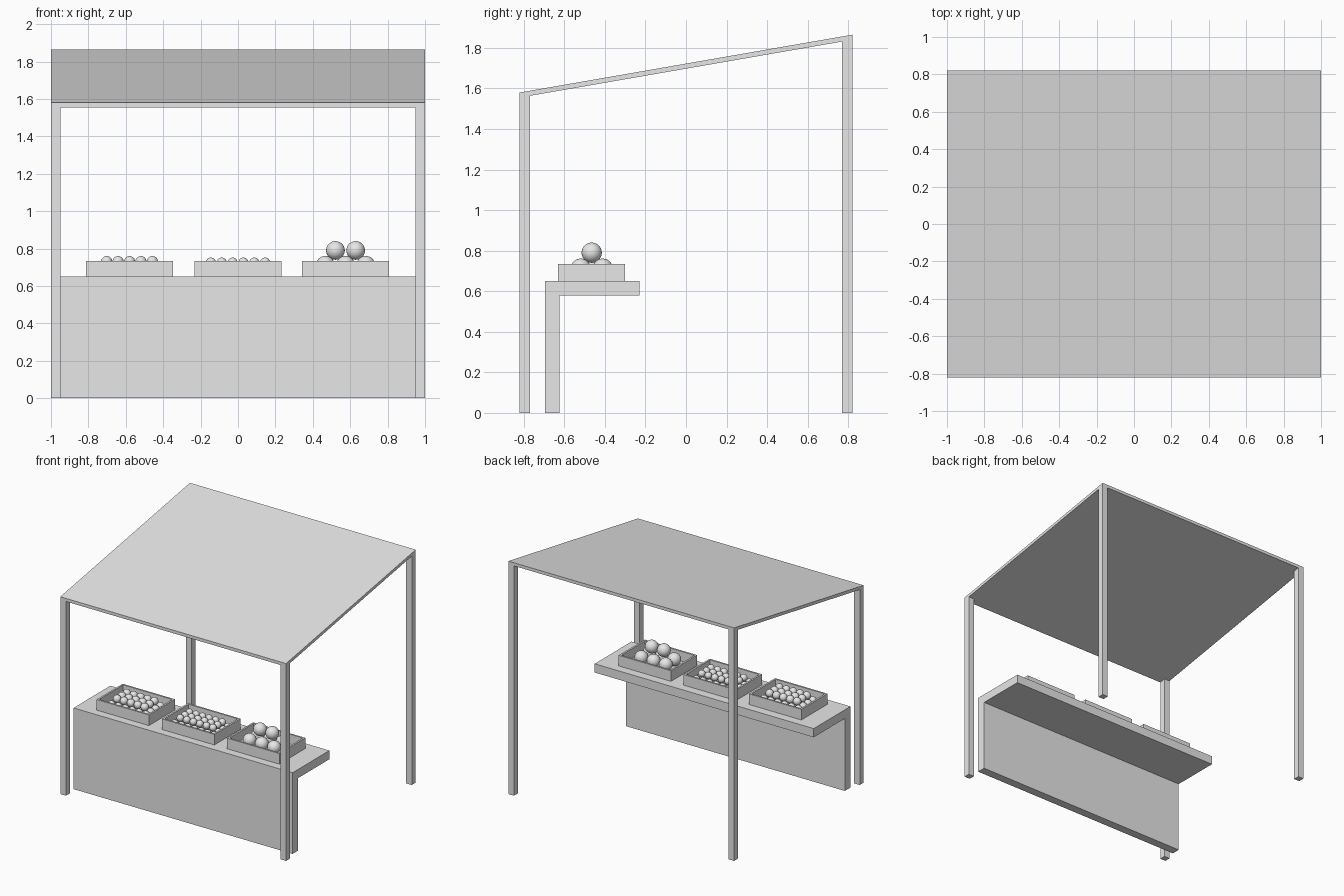
import bpy, bmesh
from mathutils import Matrix, Vector

cube = bpy.data.objects.get("Cube")
if cube:
    bpy.data.objects.remove(cube, do_unlink=True)

GREY = (0.8, 0.8, 0.8, 1.0)
mat = bpy.data.materials.new("plain_grey")
mat.use_nodes = True
mat.diffuse_color = GREY
mat.node_tree.nodes["Principled BSDF"].inputs["Base Color"].default_value = GREY


def finish(name, bm):
    mesh = bpy.data.meshes.new(name)
    bm.to_mesh(mesh)
    bm.free()
    mesh.materials.append(mat)
    obj = bpy.data.objects.new(name, mesh)
    bpy.context.collection.objects.link(obj)
    return obj


def add_box(bm, x, y, z):
    """Box from (min, max) pairs."""
    size = Matrix.Diagonal((x[1] - x[0], y[1] - y[0], z[1] - z[0], 1))
    centre = Matrix.Translation((sum(x) / 2, sum(y) / 2, sum(z) / 2))
    return bmesh.ops.create_cube(bm, size=1, matrix=centre @ size)["verts"]


def prism(name, profile, x0, x1):
    """Extrude a (y, z) profile along x."""
    bm = bmesh.new()
    face = bm.faces.new([bm.verts.new((x0, y, z)) for y, z in profile])
    ext = bmesh.ops.extrude_face_region(bm, geom=[face])["geom"]
    moved = [v for v in ext if isinstance(v, bmesh.types.BMVert)]
    bmesh.ops.translate(bm, verts=moved, vec=Vector((x1 - x0, 0, 0)))
    bmesh.ops.recalc_face_normals(bm, faces=bm.faces)
    return finish(name, bm)


# Sloping roof
HALF_D, LOW, HIGH, THICK = 0.82, 1.58, 1.865, 0.025
prism("roof", [(-HALF_D, LOW - THICK), (HALF_D, HIGH - THICK),
               (HALF_D, HIGH), (-HALF_D, LOW)], -1, 1)


def roof_under(y):
    return LOW - THICK + (y + HALF_D) / (2 * HALF_D) * (HIGH - LOW)


# Corner posts, with tops cut to the roof slope
POST = 0.05
for end, y in (("front", -HALF_D), ("back", HALF_D - POST)):
    for side, x in (("right", -1), ("left", 1 - POST)):
        prism(f"{end}_{side}_post",
              [(y, 0), (y + POST, 0), (y + POST, roof_under(y + POST)),
               (y, roof_under(y))], x, x + POST)

# Counter: front panel and worktop in one L profile
prism("counter", [(-0.695, 0), (-0.625, 0), (-0.625, 0.58), (-0.23, 0.58),
                  (-0.23, 0.65), (-0.695, 0.65)], -0.97, 0.97)

# Produce trays
TRAY_Y, FLOOR, RIM, WALL = (-0.63, -0.30), 0.65, 0.735, 0.02
MID_Y = sum(TRAY_Y) / 2


def tray(name, cx):
    bm = bmesh.new()
    verts = add_box(bm, (cx - 0.232, cx + 0.232), TRAY_Y, (FLOOR, RIM))
    top = max(bm.faces, key=lambda f: f.calc_center_median().z)
    bmesh.ops.inset_region(bm, faces=[top], thickness=WALL)
    sunk = bmesh.ops.extrude_face_region(bm, geom=[top])["geom"]
    bmesh.ops.delete(bm, geom=[top], context="FACES_ONLY")
    bmesh.ops.translate(bm, vec=Vector((0, 0, FLOOR + 0.008 - RIM)),
                        verts=[v for v in sunk if isinstance(v, bmesh.types.BMVert)])
    bmesh.ops.recalc_face_normals(bm, faces=bm.faces)
    return finish(name, bm)


def produce(name, cx, cols, rows, radius, step, top_z, rise):
    """Two stacked layers of balls; the upper one sits in the gaps."""
    bm = bmesh.new()
    for layer in range(2):
        nx, ny = cols - layer, rows - layer
        z = top_z - radius - (1 - layer) * rise
        for i in range(nx):
            for j in range(ny):
                pos = (cx + (i - (nx - 1) / 2) * step,
                       MID_Y + (j - (ny - 1) / 2) * step, z)
                bmesh.ops.create_uvsphere(bm, u_segments=24, v_segments=14,
                                          radius=radius, matrix=Matrix.Translation(pos))
    for f in bm.faces:
        f.smooth = True
    return finish(name, bm)


tray("right_tray", -0.58)
tray("middle_tray", 0)
tray("left_tray", 0.575)
produce("right_tray_fruit", -0.58, 6, 4, 0.03, 0.061, 0.76, 0.043)
produce("middle_tray_fruit", 0, 7, 4, 0.027, 0.058, 0.752, 0.04)
produce("left_tray_melons", 0.575, 3, 2, 0.05, 0.108, 0.84, 0.079)
